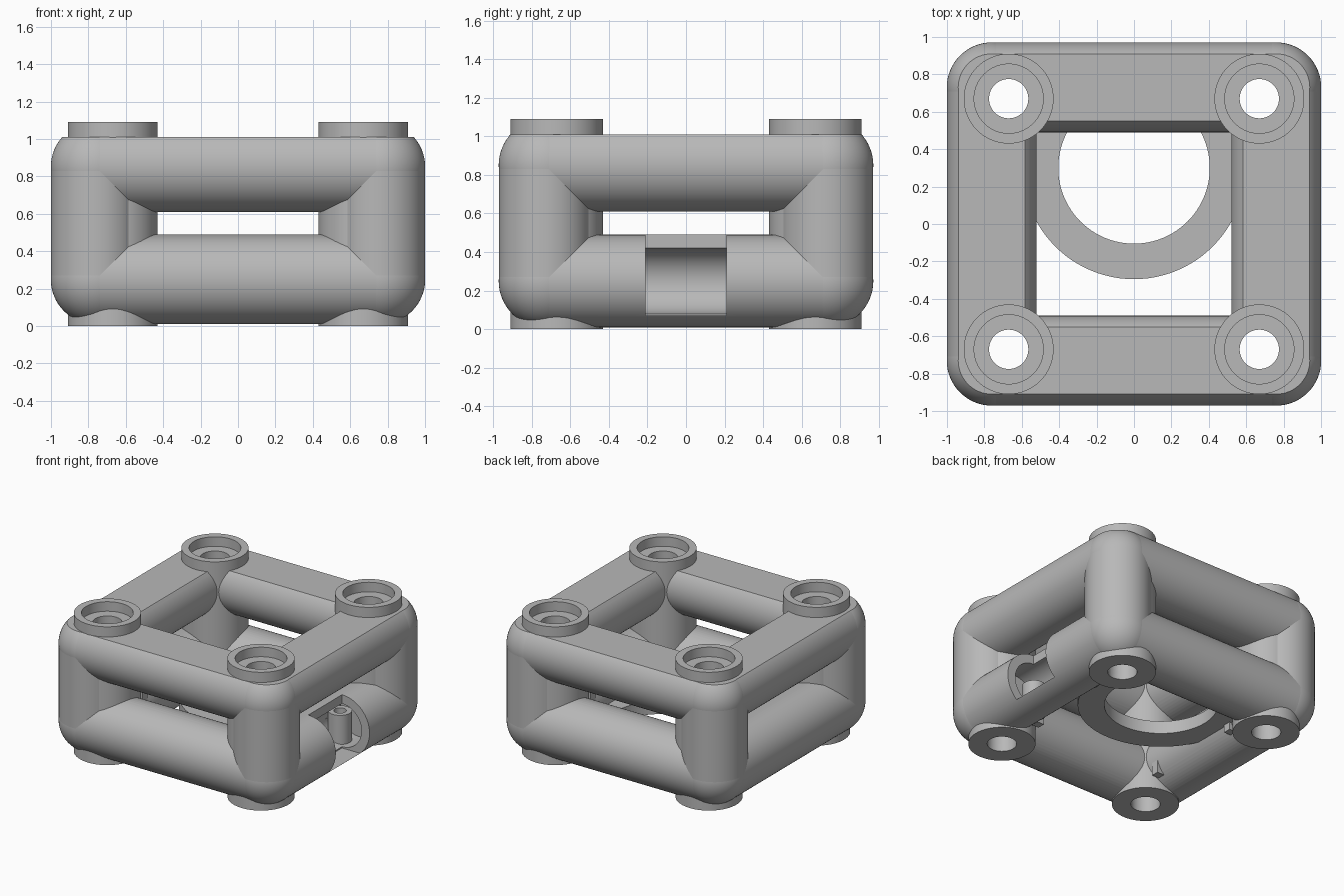
import bpy
import bmesh
from math import pi
from mathutils import Matrix, Vector

if "Cube" in bpy.data.objects:
    bpy.data.objects.remove(bpy.data.objects["Cube"], do_unlink=True)

# Main dimensions
R = 0.24                  # tube radius
CX, CY = 0.76, 0.73       # tube centre lines
LOW, HIGH = 0.25, 0.85    # lower and upper tube heights
BOLT = 0.67               # bolt position on both axes
FLAT, TOP = 1.01, 1.09    # flat deck and boss rim heights
SIGNS = [(x, y) for x in (-1, 1) for y in (-1, 1)]

grey = bpy.data.materials.new("light_grey")
grey.use_nodes = True
colour = (0.48, 0.48, 0.48, 1)
grey.diffuse_color = colour
grey.node_tree.nodes["Principled BSDF"].inputs["Base Color"].default_value = colour


def add_rod(bm, start, end, radius, segments=64):
    a, b = Vector(start), Vector(end)
    axis = b - a
    turn = axis.to_track_quat("Z", "Y").to_matrix().to_4x4()
    bmesh.ops.create_cone(bm, cap_ends=True, segments=segments, radius1=radius,
                          radius2=radius, depth=axis.length,
                          matrix=Matrix.Translation((a + b) / 2) @ turn)


def add_box(bm, low, high):
    a, b = Vector(low), Vector(high)
    bmesh.ops.create_cube(bm, size=1, matrix=Matrix.Translation((a + b) / 2)
                          @ Matrix.Diagonal((*(b - a), 1)))


def make(name, bm):
    mesh = bpy.data.meshes.new(name)
    bm.to_mesh(mesh)
    bm.free()
    mesh.materials.append(grey)
    obj = bpy.data.objects.new(name, mesh)
    bpy.context.collection.objects.link(obj)
    return obj


def rods(name, items):
    bm = bmesh.new()
    for item in items:
        add_rod(bm, *item)
    return make(name, bm)


def box(name, low, high):
    bm = bmesh.new()
    add_box(bm, low, high)
    return make(name, bm)


def finish(obj, cutters=()):
    bpy.ops.object.select_all(action="DESELECT")
    obj.select_set(True)
    bpy.context.view_layer.objects.active = obj
    for cutter in cutters:
        mod = obj.modifiers.new("cut", "BOOLEAN")
        mod.operation = "DIFFERENCE"
        mod.solver = "EXACT"
        mod.object = cutter
        bpy.ops.object.modifier_apply(modifier=mod.name)
    bpy.ops.object.shade_smooth_by_angle(angle=pi / 6)


# Cutters
holes = rods("hole_cutter", [((x * BOLT, y * BOLT, -0.2), (x * BOLT, y * BOLT, 1.3), 0.105)
                             for x, y in SIGNS])
recesses = rods("recess_cutter", [((x * BOLT, y * BOLT, 1.015), (x * BOLT, y * BOLT, 1.3), 0.185)
                                  for x, y in SIGNS])
deck = box("deck_cutter", (-2, -2, FLAT), (2, 2, 2))
bore = rods("bore_cutter", [((CX, -0.42, LOW), (CX, 0.42, LOW), 0.17)])
window = box("window_cutter", (CX, -0.21, 0.07), (1.2, 0.21, 0.6))
cutters = [holes, recesses, deck, bore, window]
for cutter in cutters:
    cutter.hide_render = True

# Horizontal tubes
for level, z in (("lower", LOW), ("upper", HIGH)):
    cuts = [holes, deck] if level == "upper" else [holes]
    for side, s in (("front", -1), ("back", 1)):
        beam = rods(f"{level}_{side}_beam", [((-CX, s * CY, z), (CX, s * CY, z), R)])
        finish(beam, cuts)
    for side, s in (("right", -1), ("left", 1)):
        beam = rods(f"{level}_{side}_beam", [((s * CX, -CY, z), (s * CX, CY, z), R)])
        socket = [bore, window] if (level, s) == ("lower", 1) else []
        finish(beam, cuts + socket)

# Corner pillars, rounded corners and bolt bosses
for x, y in SIGNS:
    place = ("front_" if y < 0 else "back_") + ("right" if x < 0 else "left")
    pillar = rods(place + "_pillar", [((x * CX, y * CY, LOW), (x * CX, y * CY, HIGH), R)])
    finish(pillar, [holes])
    for level, z in (("lower", LOW), ("upper", HIGH)):
        bm = bmesh.new()
        bmesh.ops.create_uvsphere(bm, u_segments=64, v_segments=32, radius=R + 0.001,
                                  matrix=Matrix.Translation((x * CX, y * CY, z)))
        finish(make(f"{place}_{level}_corner", bm),
               [holes, deck] if level == "upper" else [holes])
    boss = rods(place + "_bolt_boss", [((x * BOLT, y * BOLT, 0), (x * BOLT, y * BOLT, TOP), R)])
    finish(boss, [holes, recesses])

# Flat support ring joined to the back tube
ring = rods("support_ring", [((0, 0.3, 0.14), (0, 0.3, 0.24), 0.595, 96)])
opening = rods("ring_cutter", [((0, 0.3, 0), (0, 0.3, 0.5), 0.405, 96)])
cutters.append(opening)
finish(ring, [opening])

# Hollow posts inside the left socket
for name, y in (("front", -0.3), ("back", 0.3)):
    post = rods(name + "_socket_post", [((0.68, y, 0.07), (0.68, y, 0.31), 0.085, 32)])
    core = rods("post_cutter", [((0.68, y, 0.15), (0.68, y, 0.5), 0.045, 32)])
    cutters.append(core)
    finish(post, [core])

# Small tabs on the inner sides of the lower tubes
for x, y in SIGNS:
    place = ("front_" if y < 0 else "back_") + ("right" if x < 0 else "left")
    xs, ys = sorted((x * 0.53, x * 0.6)), sorted((y * 0.37, y * 0.43))
    finish(box(place + "_tab", (xs[0], ys[0], 0.08), (xs[1], ys[1], 0.42)))

for cutter in cutters:
    bpy.data.objects.remove(cutter, do_unlink=True)
